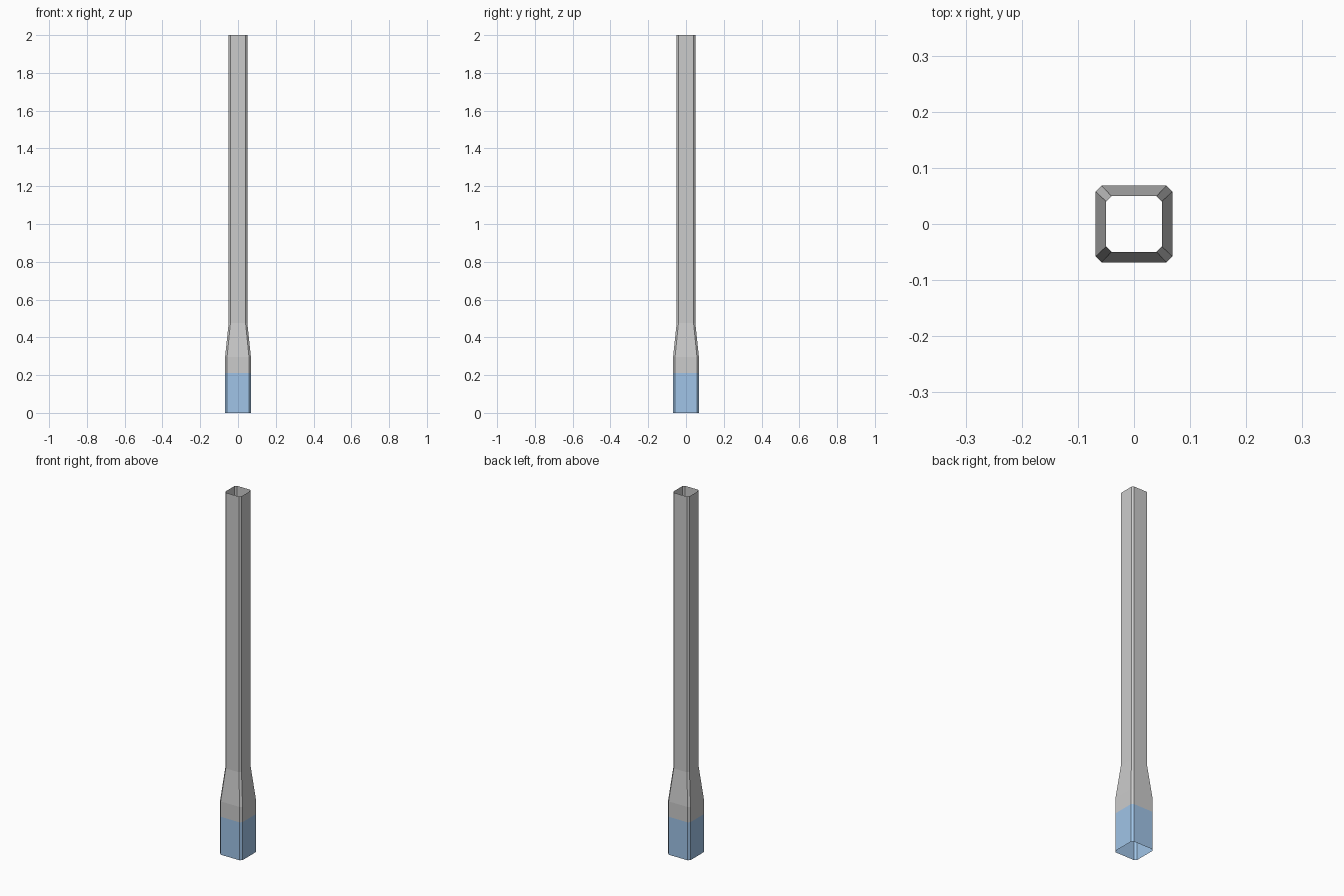
import bpy
import bmesh

if "Cube" in bpy.data.objects:
    bpy.data.objects.remove(bpy.data.objects["Cube"])


def ring(half, chamfer):
    """Square cross-section with chamfered corners."""
    a, b = half, half - chamfer
    return [(b, -a), (a, -b), (a, b), (b, a), (-b, a), (-a, b), (-a, -b), (-b, -a)]


def open_tube(name, sections):
    """Loft thin open walls through (z, half width, chamfer) sections."""
    bm = bmesh.new()
    loops = [[bm.verts.new((x, y, z)) for x, y in ring(half, ch)]
             for z, half, ch in sections]
    for low, high in zip(loops, loops[1:]):
        for i in range(8):
            j = (i + 1) % 8
            bm.faces.new((low[i], low[j], high[j], high[i]))
    mesh = bpy.data.meshes.new(name)
    bm.to_mesh(mesh)
    bm.free()
    obj = bpy.data.objects.new(name, mesh)
    bpy.context.collection.objects.link(obj)
    return obj


# Blue sleeve at the foot
WIDE = (0.0685, 0.0105)
NARROW = (0.0495, 0.0095)
base = open_tube("base_band", [(0, *WIDE), (0.21, *WIDE)])
blue = bpy.data.materials.new("blue")
blue.diffuse_color = (0.35, 0.55, 0.8, 1)
blue.use_nodes = True
blue.node_tree.nodes["Principled BSDF"].inputs["Base Color"].default_value = blue.diffuse_color
base.data.materials.append(blue)

# Grey post: short wide collar, taper, long slim shaft
open_tube("post", [(0.21, *WIDE), (0.295, *WIDE), (0.475, *NARROW), (2.0, *NARROW)])
